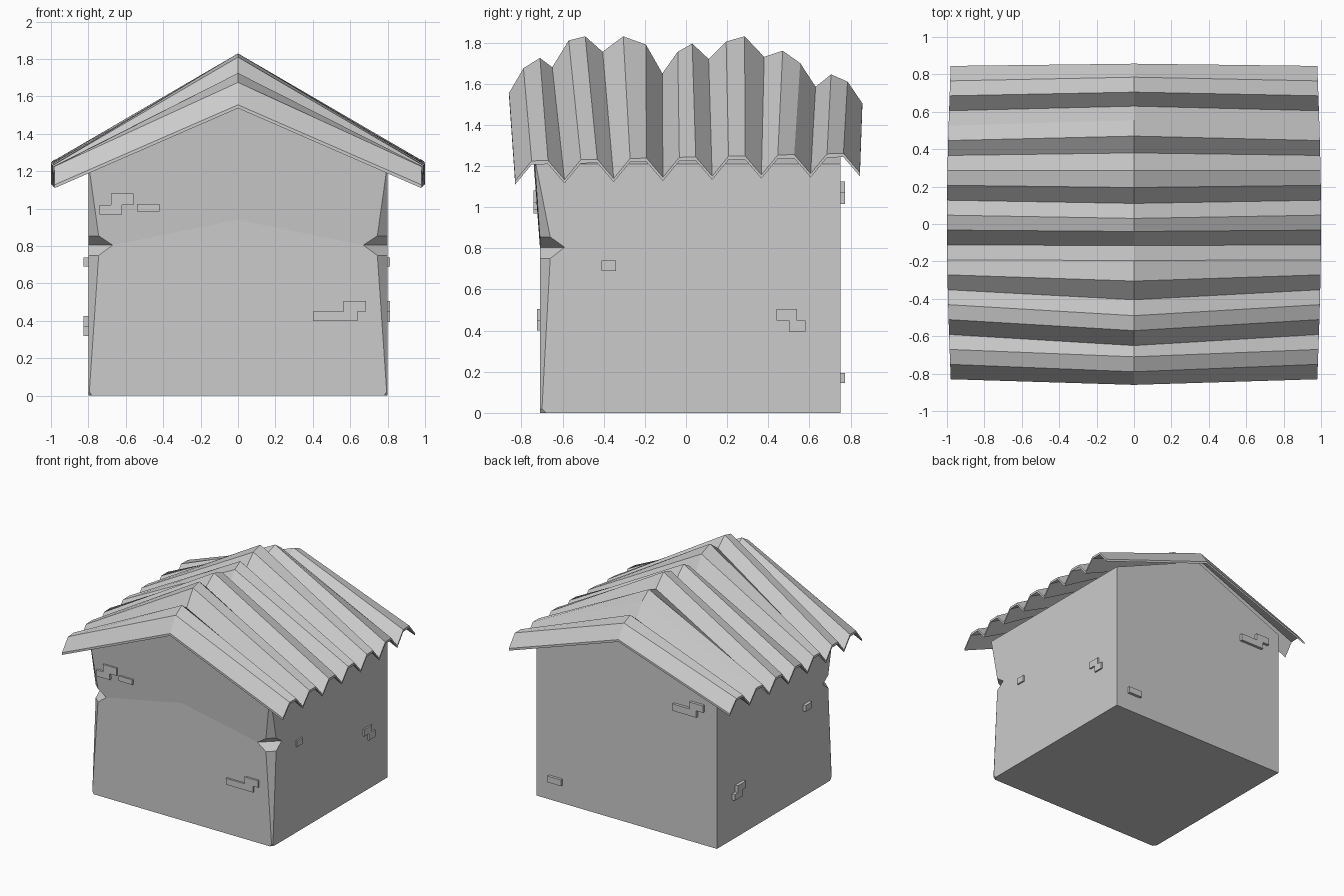
import bpy, bmesh, math
from mathutils import Vector

if "Cube" in bpy.data.objects:
    bpy.data.objects.remove(bpy.data.objects["Cube"])


def add_object(name, bm):
    bmesh.ops.recalc_face_normals(bm, faces=bm.faces[:])
    mesh = bpy.data.meshes.new(name)
    bm.to_mesh(mesh)
    bm.free()
    obj = bpy.data.objects.new(name, mesh)
    bpy.context.collection.objects.link(obj)
    return obj


# House walls: front corners are worn chamfers, given as rows of
# (height, front edge x, front edge y, side edge y), pinched into a notch
corner_rows = [
    (0.0, 0.78, -0.71, -0.68), (0.02, 0.795, -0.71, -0.70),
    (0.75, 0.745, -0.71, -0.66), (0.805, 0.67, -0.71, -0.59),
    (0.855, 0.745, -0.71, -0.66), (1.21, 0.795, -0.735, -0.73),
]
bm = bmesh.new()
for s in (1, -1):
    V = lambda x, y, z: bm.verts.new((s * x, y, z))
    F = [V(fx, fy, z) for z, fx, fy, sy in corner_rows]
    S = [V(0.8, sy, z) for z, fx, fy, sy in corner_rows]
    front_base, crease, front_peak = V(0, -0.71, 0), V(0, -0.71, 0.94), V(0, -0.77, 1.61)
    back_base, back_peak = V(0, 0.75, 0), V(0, 0.75, 1.55)
    B0, B1 = V(0.8, 0.75, 0), V(0.8, 0.75, 1.21)
    bm.faces.new([front_base] + F[:4] + [crease])
    bm.faces.new([crease] + F[3:] + [front_peak])
    for i in range(5):
        bm.faces.new((F[i], S[i], S[i + 1], F[i + 1]))
    bm.faces.new([B0, B1] + S[::-1])
    bm.faces.new((back_base, B0, B1, back_peak))
    bm.faces.new((front_base, F[0], S[0], B0, back_base))
    bm.faces.new((front_peak, F[5], S[5], B1, back_peak))
bmesh.ops.remove_doubles(bm, verts=bm.verts[:], dist=0.0005)
add_object("house_walls", bm)

# Corrugated roof: uneven ridge line (y, z) falling to a regular zigzag eave
ridge = [
    (-.86, 1.555), (-.79, 1.675), (-.71, 1.725), (-.65, 1.68), (-.57, 1.81),
    (-.49, 1.83), (-.405, 1.755), (-.305, 1.83), (-.195, 1.79), (-.115, 1.65),
    (-.04, 1.755), (.03, 1.795), (.11, 1.72), (.195, 1.805), (.285, 1.83),
    (.38, 1.73), (.47, 1.76), (.555, 1.70), (.63, 1.585), (.705, 1.645),
    (.785, 1.61), (.857, 1.505),
]
thickness = 0.018
bm = bmesh.new()
rows = []
for i, (y, z) in enumerate(ridge):
    t = i / (len(ridge) - 1)
    eave_y = -0.83 + 1.675 * t
    eave_z = (1.11 if i % 3 == 0 else 1.205) + 0.04 * t + thickness
    eave_x = 0.98 + 0.02 * math.sin(math.pi * t)
    rows.append([bm.verts.new(p) for p in (
        (-eave_x, eave_y, eave_z), (0, y, z), (eave_x, eave_y, eave_z))])
for a, b in zip(rows, rows[1:]):
    for j in range(2):
        bm.faces.new((a[j], a[j + 1], b[j + 1], b[j]))
ext = bmesh.ops.extrude_face_region(bm, geom=bm.faces[:], use_keep_orig=True)
under = [g for g in ext["geom"] if isinstance(g, bmesh.types.BMVert)]
bmesh.ops.translate(bm, verts=under, vec=Vector((0, 0, -thickness)))
add_object("corrugated_roof", bm)


# Raised bricks: wall name, extent along the wall, bottom and top heights
def brick(name, wall, a, b, z0, z1):
    x0, x1, y0, y1 = {
        "front": (a, b, -0.74 if z0 > 0.9 else -0.725, -0.68),
        "back": (a, b, 0.72, 0.772),
        "right": (0.77, 0.812, a, b),
        "left": (-0.825, -0.77, a, b),
    }[wall]
    bm = bmesh.new()
    bmesh.ops.create_cube(bm, size=1)
    bmesh.ops.scale(bm, vec=(x1 - x0, y1 - y0, z1 - z0), verts=bm.verts[:])
    bmesh.ops.translate(bm, vec=((x0 + x1) / 2, (y0 + y1) / 2, (z0 + z1) / 2), verts=bm.verts[:])
    add_object(name, bm)


bricks = [
    ("front", -.74, -.62, .97, 1.02), ("front", -.68, -.56, 1.02, 1.08),
    ("front", -.54, -.42, .985, 1.025),
    ("front", .40, .64, .40, .45), ("front", .565, .685, .45, .505),
    ("back", -.69, -.57, 1.07, 1.125), ("back", -.63, -.42, 1.015, 1.07),
    ("back", .57, .69, .145, .195),
    ("right", -.41, -.34, .69, .74), ("right", .50, .58, .395, .45),
    ("right", .44, .54, .45, .505),
    ("left", -.42, -.34, .69, .74), ("left", .46, .56, .32, .37),
    ("left", .42, .52, .37, .425),
]
for n, b in enumerate(bricks, 1):
    brick(f"{b[0]}_brick_{n}", *b)
